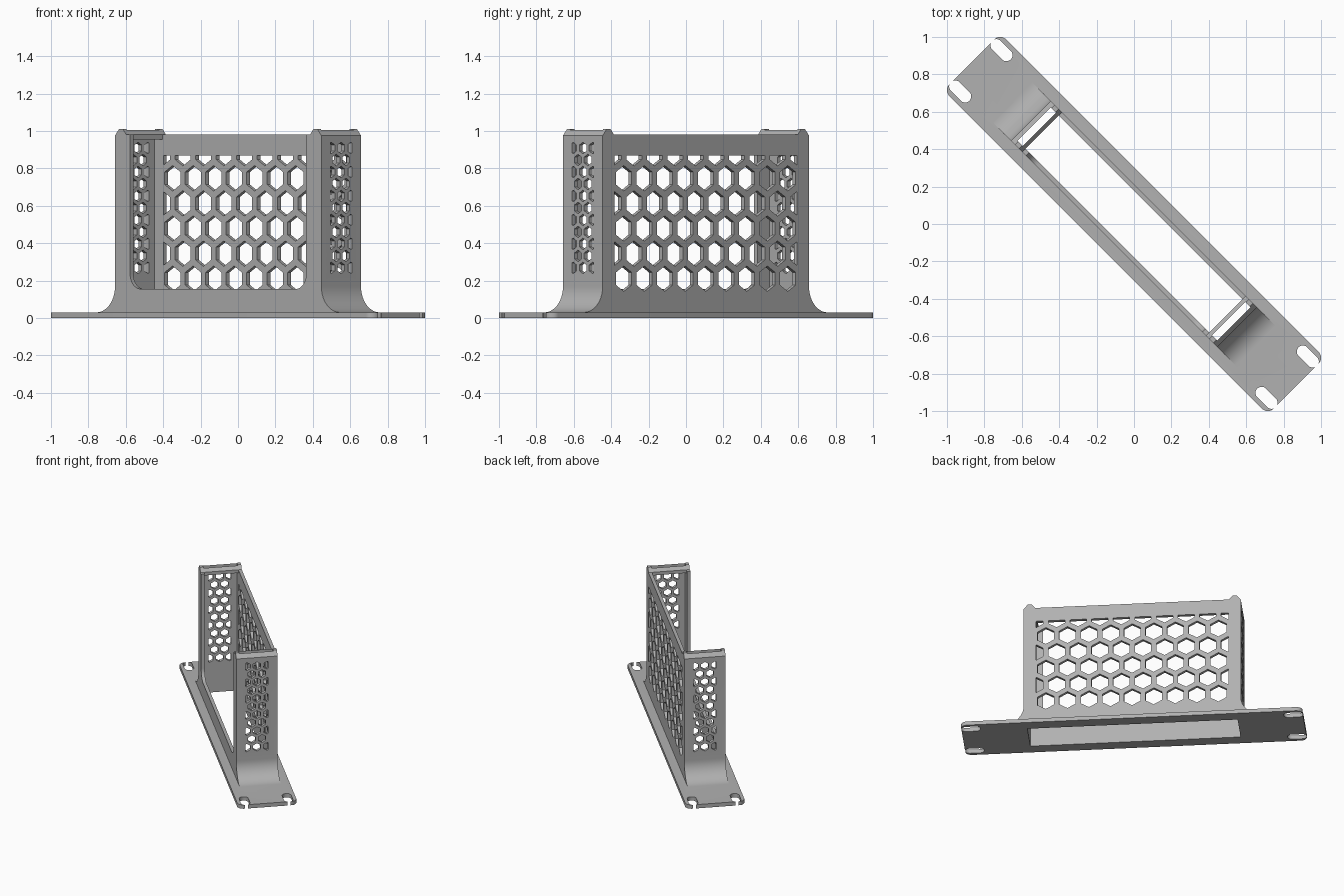
import bpy, bmesh, math

if "Cube" in bpy.data.objects:
    bpy.data.objects.remove(bpy.data.objects["Cube"])

# Everything is modelled along x, then turned 45 degrees at the end
grey = bpy.data.materials.new("mid grey")
grey.diffuse_color = (0.44, 0.44, 0.44, 1)
grey.use_nodes = True
grey.node_tree.nodes["Principled BSDF"].inputs["Base Color"].default_value = grey.diffuse_color


def prisms(name, outlines, axis, lo, hi):
    """Extrude 2D outlines along an axis: Z uses (x, y), Y uses (x, z), X uses (y, z)."""
    bm = bmesh.new()
    place = {"Z": lambda a, b, c: (a, b, c),
             "Y": lambda a, b, c: (a, c, b),
             "X": lambda a, b, c: (c, a, b)}[axis]
    for pts in outlines:
        low = [bm.verts.new(place(a, b, lo)) for a, b in pts]
        top = [bm.verts.new(place(a, b, hi)) for a, b in pts]
        bm.faces.new(low[::-1])
        bm.faces.new(top)
        n = len(pts)
        for i in range(n):
            j = (i + 1) % n
            bm.faces.new((low[i], low[j], top[j], top[i]))
    bmesh.ops.recalc_face_normals(bm, faces=bm.faces)
    me = bpy.data.meshes.new(name)
    bm.to_mesh(me)
    bm.free()
    me.materials.append(grey)
    ob = bpy.data.objects.new(name, me)
    bpy.context.collection.objects.link(ob)
    return ob


def combine(ob, other, op):
    """Apply a boolean and discard the helper."""
    m = ob.modifiers.new("bool", "BOOLEAN")
    m.object, m.operation, m.solver = other, op, "EXACT"
    bpy.context.view_layer.objects.active = ob
    bpy.ops.object.modifier_apply(modifier=m.name)
    bpy.data.objects.remove(other)


def rect(x0, x1, y0, y1):
    return [(x0, y0), (x1, y0), (x1, y1), (x0, y1)]


def arc(cx, cy, r, a0, a1, n):
    return [(cx + r * math.cos(math.radians(a0 + (a1 - a0) * i / n)),
             cy + r * math.sin(math.radians(a0 + (a1 - a0) * i / n))) for i in range(n + 1)]


def hexagons(pitch, radius, z0, rows, half):
    """Staggered rows of upright hexagons."""
    out = []
    for r in range(rows):
        shift = pitch / 2 if r % 2 else 0
        for k in range(-12, 13):
            c = k * pitch + shift
            if abs(c) - radius * 0.866 < half - 0.006:
                z = z0 + r * pitch * 0.866
                out.append([(c + radius * math.cos(math.radians(30 + 60 * i)),
                             z + radius * math.sin(math.radians(30 + 60 * i))) for i in range(6)])
    return out


# Face plate with rounded corners
L, W, R = 1.226, 0.2146, 0.045
outline = []
for sx, sy, a in ((1, 1, 0), (-1, 1, 90), (-1, -1, 180), (1, -1, 270)):
    outline += arc(sx * (L - R), sy * (W - R), R, a, a + 90, 8)
mount = prisms("rack_bracket", [outline], "Z", 0, 0.03)

# Cage body: flared feet at both ends and ridges on top
left = [(-0.92, 0.01)] + arc(-0.92, 0.17, 0.14, -90, 0, 14)
left += [(-0.78, 0.975), (-0.75, 1.01), (-0.72, 1.01), (-0.695, 0.98)]
body = prisms("cage", [left + [(-x, z) for x, z in left[::-1]]], "Y", -0.15, 0.15)
combine(mount, body, "UNION")

# Hollow interior, open at top and bottom
combine(mount, prisms("hollow", [rect(-0.755, 0.755, -0.125, 0.125)], "Z", -0.1, 1.2), "DIFFERENCE")

# Large front window with rounded lower corners
win = arc(-0.586, 0.235, 0.08, 180, 270, 8) + arc(0.586, 0.235, 0.08, 270, 360, 8)
win += [(0.666, 1.2), (-0.666, 1.2)]
combine(mount, prisms("front_window", [win], "Y", -0.3, -0.1), "DIFFERENCE")

# Mounting slots
slots = []
for sx in (-1, 1):
    for sy in (-1, 1):
        cx, cy = sx * 1.158, sy * 0.156
        slots.append(arc(cx + 0.037, cy, 0.033, -90, 90, 10) + arc(cx - 0.037, cy, 0.033, 90, 270, 10))
combine(mount, prisms("slots", slots, "Z", -0.1, 0.1), "DIFFERENCE")

# Honeycomb in the back wall
back = prisms("back_holes", hexagons(0.155, 0.068, 0.21, 6, 0.69), "Y", 0.11, 0.2)
combine(back, prisms("back_area", [rect(-0.69, 0.69, 0.1, 0.87)], "Y", 0.1, 0.3), "INTERSECT")
combine(mount, back, "DIFFERENCE")

# Finer honeycomb in both end walls
for s in (-1, 1):
    lo, hi = sorted((s * 0.74, s * 0.82))
    holes = prisms("end_holes", hexagons(0.074, 0.031, 0.268, 11, 0.082), "X", lo, hi)
    combine(holes, prisms("end_area", [rect(-0.082, 0.082, 0.2, 0.96)], "X", lo - 0.1, hi + 0.1), "INTERSECT")
    combine(mount, holes, "DIFFERENCE")

# Top cross bars beside the end walls
parts = [mount]
for s, name in ((-1, "left_cross_bar"), (1, "right_cross_bar")):
    prof = [(s * 0.695, 0.955), (s * 0.715, 0.955), (s * 0.715, 1.004), (s * 0.695, 0.98)]
    parts.append(prisms(name, [prof], "Y", -0.13, 0.13))

for ob in parts:
    bpy.ops.object.select_all(action="DESELECT")
    ob.select_set(True)
    bpy.context.view_layer.objects.active = ob
    bpy.ops.object.shade_smooth_by_angle(angle=math.radians(25))
    ob.rotation_euler.z = -math.pi / 4
